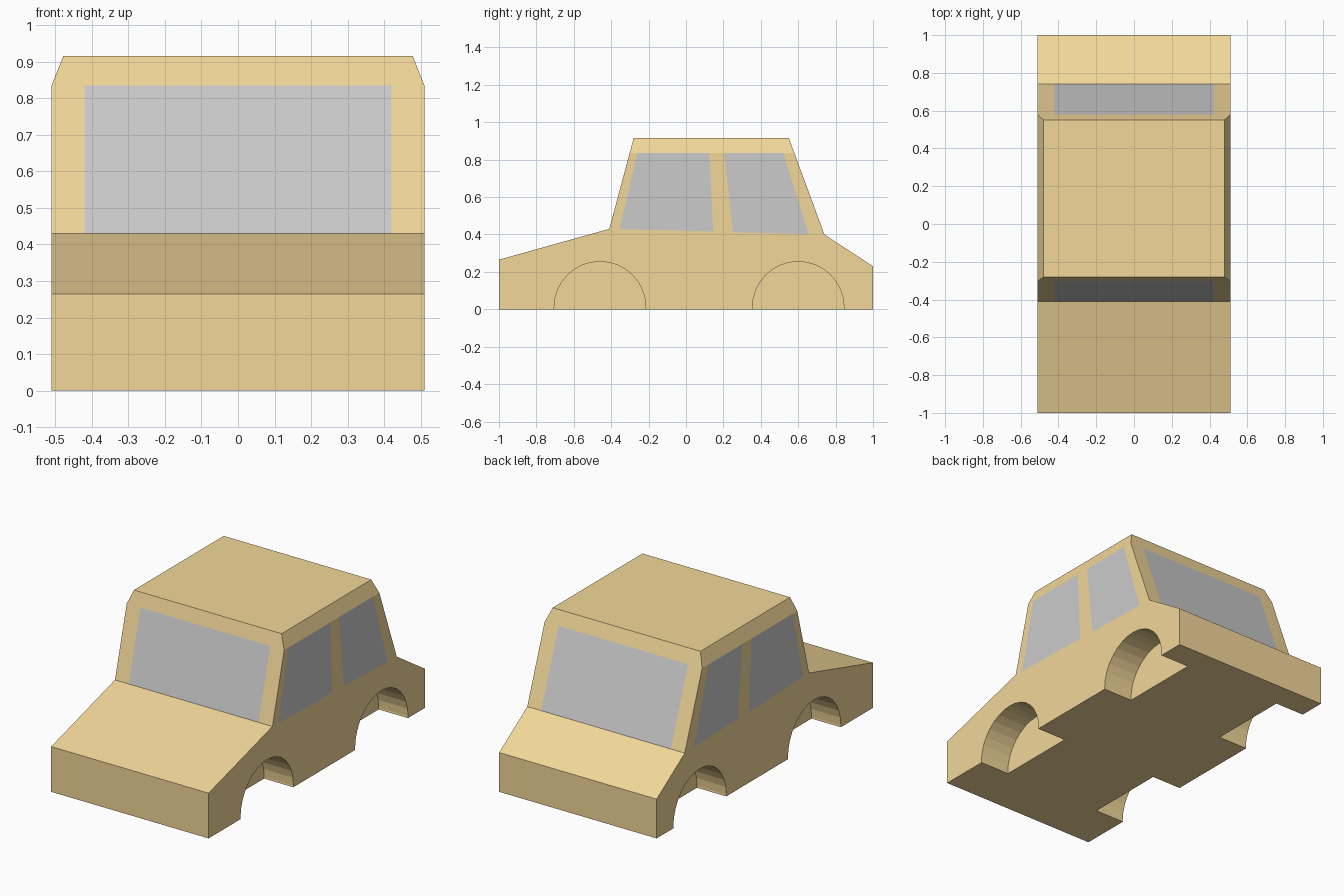
import bpy, bmesh
from math import pi
from mathutils import Vector

if "Cube" in bpy.data.objects:
    bpy.data.objects.remove(bpy.data.objects["Cube"])

HALF_W = 0.51
PROFILE = [(-1, 0), (-1, 0.265), (-0.41, 0.43), (-0.28, 0.915),
           (0.55, 0.915), (0.74, 0.40), (1, 0.23), (1, 0)]
ROOF_EDGE = 0.835          # height where the roof chamfer starts


def material(name, color):
    m = bpy.data.materials.new(name)
    m.diffuse_color = (*color, 1)
    m.use_nodes = True
    m.node_tree.nodes["Principled BSDF"].inputs["Base Color"].default_value = m.diffuse_color
    return m


paint = material("paint", (0.89, 0.68, 0.32))
glass = material("glass", (0.8, 0.8, 0.8))


def make_object(name, bm, mats):
    mesh = bpy.data.meshes.new(name)
    bm.to_mesh(mesh)
    bm.free()
    for m in mats:
        mesh.materials.append(m)
    ob = bpy.data.objects.new(name, mesh)
    bpy.context.collection.objects.link(ob)
    return ob


def cut(bm, faces, co, no, clear=False):
    geom = set(faces)
    for f in faces:
        geom.update(f.edges)
        geom.update(f.verts)
    out = bmesh.ops.bisect_plane(bm, geom=list(geom), dist=1e-4, plane_co=co,
                                 plane_no=Vector(no).normalized(), clear_outer=clear)
    return [e for e in out["geom_cut"] if isinstance(e, bmesh.types.BMEdge)]


def cut_line(bm, faces, p, q):
    """Cut faces along a line drawn in the side view."""
    cut(bm, faces, (0, *p), (0, q[1] - p[1], p[0] - q[0]))


# Body: side profile extruded across the width
bm = bmesh.new()
side = bm.faces.new([bm.verts.new((-HALF_W, y, z)) for y, z in PROFILE])
ext = bmesh.ops.extrude_face_region(bm, geom=[side])
bmesh.ops.translate(bm, vec=(2 * HALF_W, 0, 0),
                    verts=[v for v in ext["geom"] if isinstance(v, bmesh.types.BMVert)])
bmesh.ops.recalc_face_normals(bm, faces=bm.faces)

# Chamfers along both sides of the roof
for s in (-1, 1):
    edges = cut(bm, bm.faces[:], (s * HALF_W, 0, ROOF_EDGE), (s * 0.08, 0, 0.032), True)
    bmesh.ops.edgeloop_fill(bm, edges=edges)
bmesh.ops.recalc_face_normals(bm, faces=bm.faces)
bm.normal_update()

# Windscreen and rear window
def ends():
    bm.normal_update()
    return [f for f in bm.faces
            if abs(f.normal.y) > 0.7 and f.calc_center_median().z > 0.45]

cut(bm, ends(), (0, 0, ROOF_EDGE), (0, 0, 1))
for x in (-0.42, 0.42):
    cut(bm, ends(), (x, 0, 0), (1, 0, 0))
for f in ends():
    c = f.calc_center_median()
    if abs(c.x) < 0.42 and c.z < ROOF_EDGE:
        f.material_index = 1

# Side windows: belt line, then pillar edges
PILLARS = [((-0.355, 0.43), (-0.26, 0.835)), ((0.145, 0.42), (0.125, 0.835)),
           ((0.25, 0.415), (0.205, 0.835)), ((0.655, 0.405), (0.52, 0.835))]
for s in (-1, 1):
    def walls():
        bm.normal_update()
        return [f for f in bm.faces if f.normal.x * s > 0.99]

    def cabin():
        return [f for f in walls() if f.calc_center_median().z > 0.45]

    cut_line(bm, walls(), PROFILE[2], PROFILE[5])
    for p, q in PILLARS:
        cut_line(bm, cabin(), p, q)
    strips = sorted(cabin(), key=lambda f: f.calc_center_median().y)
    for f in strips[1::2]:
        f.material_index = 1

body = make_object("car_body", bm, [paint, glass])

# Wheel arches cut into each side
for s, side_name in ((-1, "left"), (1, "right")):
    for y, end_name in ((-0.46, "front"), (0.60, "rear")):
        cb = bmesh.new()
        bmesh.ops.create_cone(cb, cap_ends=True, segments=32,
                              radius1=0.245, radius2=0.245, depth=0.38)
        cutter = make_object(f"{end_name}_{side_name}_arch_cutter", cb, [paint])
        cutter.rotation_euler = (0, pi / 2, 0)
        cutter.location = (s * HALF_W, y, 0.01)
        cutter.hide_render = True
        cutter.display_type = 'WIRE'
        mod = body.modifiers.new(f"{end_name}_{side_name}_arch", 'BOOLEAN')
        mod.operation = 'DIFFERENCE'
        mod.solver = 'EXACT'
        mod.object = cutter
